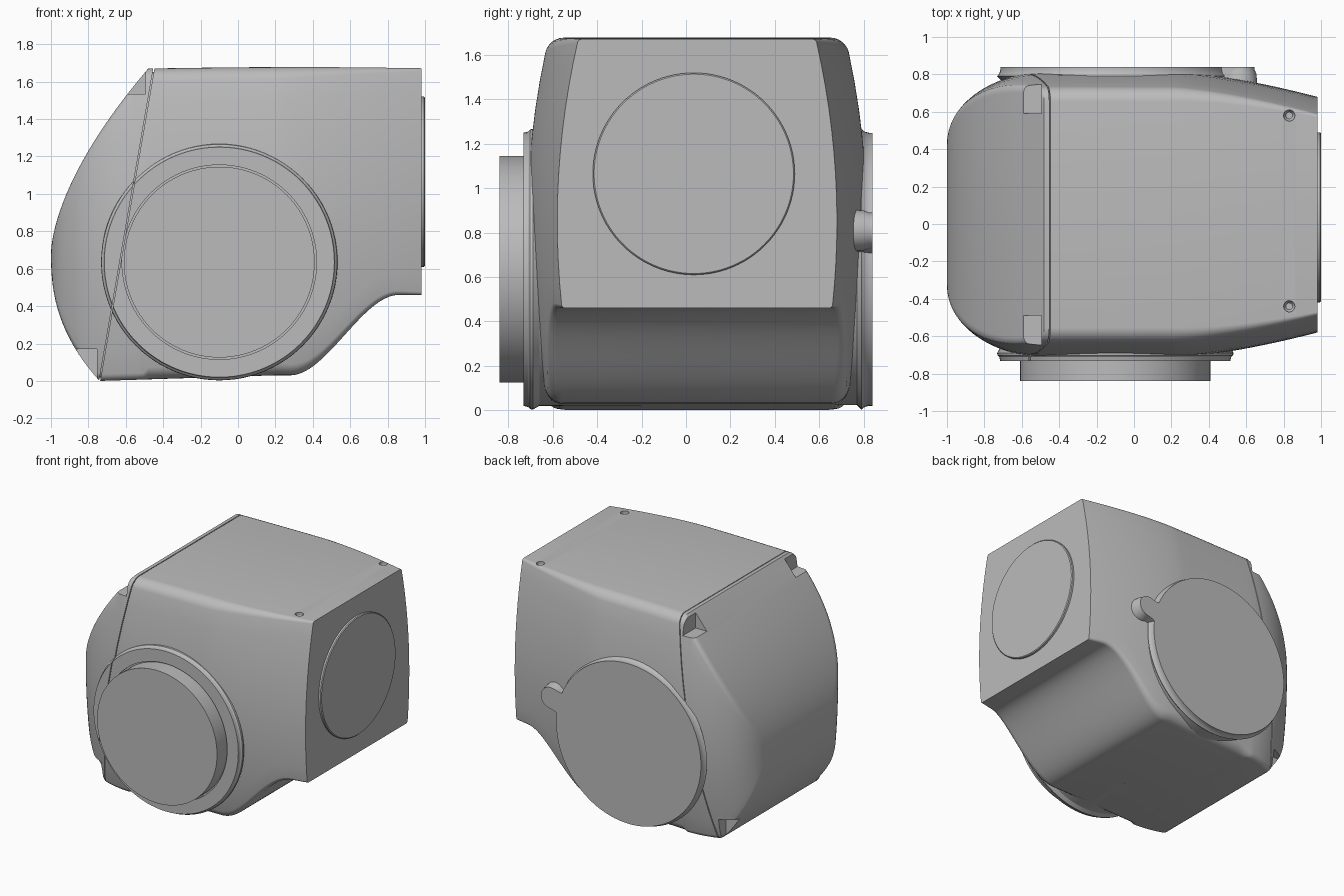
import bpy, bmesh, math
from mathutils import Vector

cube = bpy.data.objects.get("Cube")
if cube:
    bpy.data.objects.remove(cube)

grey = bpy.data.materials.new("light_grey")
grey.use_nodes = True
grey.diffuse_color = (0.5, 0.5, 0.5, 1)
grey.node_tree.nodes["Principled BSDF"].inputs["Base Color"].default_value = (0.5, 0.5, 0.5, 1)

MID_Y = 0.05          # centre plane of the housing
AXIS = (-0.1, 0.635)  # x, z of the joint axis


def finish(name, bm, smooth=True):
    bmesh.ops.recalc_face_normals(bm, faces=bm.faces)
    mesh = bpy.data.meshes.new(name)
    bm.to_mesh(mesh)
    bm.free()
    mesh.materials.append(grey)
    ob = bpy.data.objects.new(name, mesh)
    bpy.context.collection.objects.link(ob)
    if smooth:
        shade(ob)
    return ob


def shade(ob):
    bpy.ops.object.select_all(action='DESELECT')
    ob.select_set(True)
    bpy.context.view_layer.objects.active = ob
    bpy.ops.object.shade_smooth_by_angle(angle=math.radians(28))


def skin(rings):
    """Closed loft through rings of equal length, capped at both ends."""
    bm = bmesh.new()
    loops = [[bm.verts.new(p) for p in ring] for ring in rings]
    for a, b in zip(loops, loops[1:]):
        for i in range(len(a)):
            j = (i + 1) % len(a)
            bm.faces.new((a[i], a[j], b[j], b[i]))
    bm.faces.new(loops[0])
    bm.faces.new(loops[-1])
    return bm


def lathe(name, profile, centre, axis, sides=96):
    """Turn (radius, position) pairs around the x, y or z axis."""
    k = "xyz".index(axis)
    rings = []
    for r, pos in profile:
        ring = []
        for s in range(sides):
            a = 2 * math.pi * s / sides
            p = Vector(centre)
            p[k] = pos
            p[(k + 1) % 3] += r * math.cos(a)
            p[(k + 2) % 3] += r * math.sin(a)
            ring.append(p)
        rings.append(ring)
    return finish(name, skin(rings))


def box(name, lo, hi):
    bm = bmesh.new()
    bmesh.ops.create_cube(bm, size=1)
    lo, hi = Vector(lo), Vector(hi)
    for v in bm.verts:
        v.co = Vector([(lo[i] + hi[i]) / 2 + v.co[i] * (hi[i] - lo[i]) for i in range(3)])
    return finish(name, bm, False)


def cut(ob, cutter):
    mod = ob.modifiers.new("cut", 'BOOLEAN')
    mod.operation = 'DIFFERENCE'
    mod.solver = 'EXACT'
    mod.object = cutter
    bpy.context.view_layer.objects.active = ob
    bpy.ops.object.modifier_apply(modifier=mod.name)


# Housing shape: top line, bottom line and half width
def top_line(x):
    if x < -0.48:
        return 0.68 + 0.99 * ((x + 1) / 0.52) ** 0.615
    return 1.67 + 0.008 * math.cos((x - 0.3) * 2)


def bottom_line(x):
    if x < -0.74:
        return 0.68 - 0.68 * ((x + 1) / 0.26) ** 0.42
    t = min(max((x - 0.28) / 0.58, 0), 1)
    slope = 0.03 * min((x + 0.74) / 0.94, 1)
    return slope + 0.43 * t * t * (3 - 2 * t)


def half_width(x, z):
    w = 0.765
    if x < -0.45:
        t = min((-0.45 - x) / 0.55, 1)
        w = 0.38 + 0.385 * math.sqrt(1 - t * t)
    elif x > 0.2:
        w -= 0.135 * ((x - 0.2) / 0.78) ** 1.5
    return w - 0.09 * ((z - 0.85) / 0.8) ** 2


def section(x, inset):
    zb, zt = bottom_line(x) + inset, top_line(x) - inset
    r = 0.065
    if x > 0.2:
        r -= 0.05 * (x - 0.2) / 0.78
    elif x < -0.5:
        r = 0.035
    r = min(r, max(zt - zb, 0) * 0.3)
    side = []
    for k in range(7):
        a = math.pi / 2 * k / 6
        side.append((r * (1 - math.sin(a)), zb + r * (1 - math.cos(a))))
    for k in range(1, 12):
        side.append((0, zb + r + (zt - zb - 2 * r) * k / 12))
    for k in range(7):
        a = math.pi / 2 * k / 6
        side.append((r * (1 - math.cos(a)), zt - r * (1 - math.sin(a))))
    half = [(half_width(x, z) - inset - d, z) for d, z in side]
    return ([(x, MID_Y + w, z) for w, z in half]
            + [(x, MID_Y - w, z) for w, z in reversed(half)])


stations = [-1 + 0.26 * (i / 16) ** 2 for i in range(16)]
for start, end, steps in ((-0.74, -0.48, 10), (-0.48, 0.2, 8), (0.2, 0.98, 28)):
    stations += [start + (end - start) * i / steps for i in range(steps)]
stations.append(0.98)

housing = finish("housing", skin([section(x, 0) for x in stations]), False)
inner_core = finish("inner_core", skin([section(x, 0.018) for x in stations if -0.9 < x < -0.2]), False)

# Front joint: flared collar, fine groove and raised disc
front_joint = lathe("front_joint", [
    (0.615, -0.2), (0.615, -0.66), (0.632, -0.69), (0.63, -0.702), (0.62, -0.712), (0.615, -0.732),
    (0.52, -0.732), (0.52, -0.715), (0.51, -0.715), (0.51, -0.84)], (AXIS[0], 0, AXIS[1]), 'y')

# Back joint: plain disc with a small rounded tab
back_joint = lathe("back_joint", [
    (0.61, 0.3), (0.612, 0.77), (0.632, 0.79), (0.62, 0.805), (0.615, 0.825), (0.615, 0.84)],
    (AXIS[0], 0, AXIS[1]), 'y')
tab_end = lathe("back_tab_end", [(0.095, 0.72), (0.09, 0.8), (0.08, 0.825), (0.08, 0.84)],
                (0.565, 0, 0.81), 'y', 40)
outline = []
for k in range(9):
    t = k / 8
    outline.append((0.66 - 0.2 * t, 0.08 + 0.06 * t ** 3))
outline = [(d, h) for d, h in outline] + [(d, -h) for d, h in reversed(outline)]
tilt = math.atan2(0.175, 0.665)
ca, sa = math.cos(tilt), math.sin(tilt)
finish("back_tab_neck", skin([
    [(AXIS[0] + (d + 0.028) * ca - h * sa, y, AXIS[1] + (d + 0.028) * sa + h * ca) for d, h in outline]
    for y in (0.72, 0.84)]))

# Side end plate
lathe("end_plate", [(0.455, 0.9), (0.455, 0.994), (0.449, 1.0)], (0, 0.035, 1.065), 'x')

# Cutters: cover notches, screw holes and the slanted seam
cutters = []
for y0, y1 in ((0.59, 0.9), (-0.8, -0.49)):
    cutters.append(box("upper_notch_cutter", (-0.8, y0, 1.535), (-0.495, y1, 1.8)))
    cutters.append(box("lower_notch_cutter", (-1.0, y0, -0.1), (-0.755, y1, 0.17)))
for y in (0.58, -0.44):
    cutters.append(lathe("screw_hole_cutter", [(0.018, 1.63), (0.03, 1.65), (0.03, 1.75)],
                         (0.83, y, 0), 'z', 24))
seam = box("seam_cutter", (-0.003, -1.2, -1.2), (0.003, 1.2, 1.2))
seam.rotation_euler[1] = math.atan2(0.29, 1.67)
seam.location = (-0.595, 0, 0.835)
bpy.context.view_layer.update()
cutters.append(seam)

for cutter in cutters:
    cut(housing, cutter)
    if cutter is not seam:
        cut(inner_core, cutter)
cut(front_joint, seam)
for ob in (housing, inner_core, front_joint):
    shade(ob)
for cutter in cutters:
    bpy.data.objects.remove(cutter)
